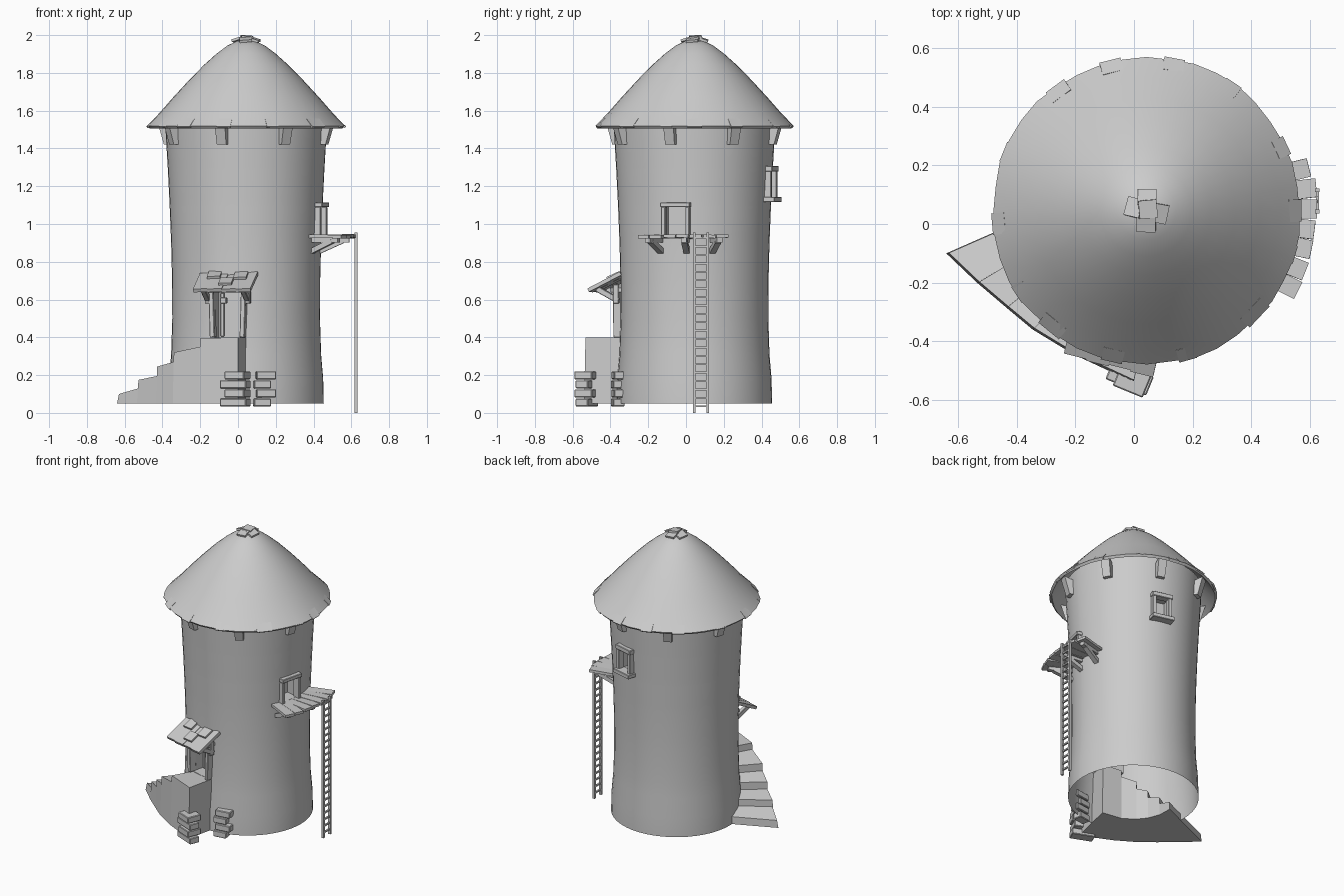
import bpy, bmesh, math, random
from mathutils import Matrix, Vector

if "Cube" in bpy.data.objects:
    bpy.data.objects.remove(bpy.data.objects["Cube"])

random.seed(4)
CX, CY = 0.043, 0.045          # tower axis
stone = bpy.data.materials.new("plain_grey")
stone.diffuse_color = (0.6, 0.6, 0.6, 1)
stone.use_nodes = True
stone.node_tree.nodes["Principled BSDF"].inputs["Base Color"].default_value = stone.diffuse_color


def finish(name, bm, smooth=False, bevel=0.0):
    bmesh.ops.recalc_face_normals(bm, faces=bm.faces)
    me = bpy.data.meshes.new(name)
    bm.to_mesh(me)
    bm.free()
    me.materials.append(stone)
    ob = bpy.data.objects.new(name, me)
    bpy.context.collection.objects.link(ob)
    if bevel:
        m = ob.modifiers.new("bevel", 'BEVEL')
        m.width, m.segments = bevel, 1
    if smooth:
        bpy.ops.object.select_all(action='DESELECT')
        ob.select_set(True)
        bpy.context.view_layer.objects.active = ob
        bpy.ops.object.shade_smooth_by_angle(angle=math.radians(35))
    return ob


def polar(deg):
    return Matrix.Translation((CX, CY, 0)) @ Matrix.Rotation(math.radians(deg), 4, 'Z')


def box(bm, deg, pos, size, tilt=0.0, roll=0.0, yaw=0.0):
    """Box at (radial, tangential, z) in the frame turned by deg round the tower."""
    m = (polar(deg) @ Matrix.Translation(pos) @ Matrix.Rotation(yaw, 4, 'Z')
         @ Matrix.Rotation(roll, 4, 'X') @ Matrix.Rotation(tilt, 4, 'Y')
         @ Matrix.Diagonal((*size, 1)))
    return bmesh.ops.create_cube(bm, size=1, matrix=m)["verts"]


PROFILE = [(0.05, 0.411), (0.18, 0.408), (0.31, 0.397), (0.5, 0.391), (0.7, 0.392),
           (0.9, 0.397), (1.1, 0.405), (1.3, 0.415), (1.45, 0.424), (1.57, 0.43)]


def radius(z):
    for (a, ra), (b, rb) in zip(PROFILE, PROFILE[1:]):
        if z <= b:
            return ra + (rb - ra) * (z - a) / (b - a)
    return PROFILE[-1][1]


# Openings: name, angle, half width in degrees, bottom, top, depth
OPENINGS = [("door", 256, 11, 0.40, 0.64, 0.10),
            ("balcony", 346, 9, 0.945, 1.09, 0.09),
            ("back_window", 75, 7, 1.14, 1.285, 0.06)]

# Tower wall with openings left out of the grid
angles = {k * 7.5 for k in range(48)}
zs = {z for z, r in PROFILE}
for n, a, h, z0, z1, d in OPENINGS:
    angles = {x for x in angles if min(abs(x - a + h), abs(x - a - h)) > 1}
    angles |= {a - h, a + h}
    zs |= {z0, z1}
angles, zs = sorted(angles), sorted(zs)
bm = bmesh.new()
rings = [[bm.verts.new(polar(a) @ Vector((radius(z), 0, z))) for a in angles] for z in zs]
N = len(angles)
for i in range(len(zs) - 1):
    for j in range(N):
        k = (j + 1) % N
        am = angles[j] + ((angles[k] - angles[j]) % 360) / 2
        zm = (zs[i] + zs[i + 1]) / 2
        if any(abs(am - a) < h and z0 < zm < z1 for n, a, h, z0, z1, d in OPENINGS):
            continue
        bm.faces.new((rings[i][j], rings[i][k], rings[i + 1][k], rings[i + 1][j]))
finish("tower_wall", bm, smooth=True)

# Recesses behind the openings
for n, a, h, z0, z1, d in OPENINGS:
    bm = bmesh.new()
    r = radius((z0 + z1) / 2)
    w = 2 * r * math.sin(math.radians(h))
    box(bm, a, (r - d / 2, 0, (z0 + z1) / 2), (d, w, z1 - z0))
    out = polar(a).to_3x3() @ Vector((1, 0, 0))
    bm.normal_update()
    bmesh.ops.delete(bm, geom=[f for f in bm.faces if f.normal.dot(out) > 0.9], context='FACES_ONLY')
    finish(n + "_recess", bm)

# Roof shell with a slightly ragged eave
outer = [(0.525, 1.52), (0.455, 1.592), (0.385, 1.672), (0.30, 1.764), (0.22, 1.845),
         (0.155, 1.903), (0.10, 1.944), (0.05, 1.968), (0.008, 1.976)]
inner = [(max(r - 0.012, 0.004), z - 0.014) for r, z in reversed(outer)]
bm = bmesh.new()
S = 40
loops = []
jit = [random.uniform(-0.006, 0.004) for _ in range(S)]
for r, z in outer + inner:
    loops.append([bm.verts.new(polar(360 * j / S) @ Vector((r + (jit[j] if r > 0.5 else 0), 0, z)))
                  for j in range(S)])
for i in range(len(loops)):
    p, q = loops[i], loops[(i + 1) % len(loops)]
    for j in range(S):
        if i != len(outer) - 1:
            bm.faces.new((p[j], p[(j + 1) % S], q[(j + 1) % S], q[j]))
bm.faces.new(loops[len(outer) - 1])
bm.faces.new(loops[len(outer)])
finish("roof", bm, smooth=True)

# Loose eave shingles and the cap tiles at the peak
bm = bmesh.new()
for k in range(14):
    box(bm, k * 26 + random.uniform(-6, 6), (0.503, 0, 1.533),
        (0.06, random.uniform(0.06, 0.1), 0.012), 0.78, random.uniform(-.05, .05))
finish("eave_shingles", bm)
bm = bmesh.new()
for a in (-92, 88, 165, -12):
    box(bm, a, (0.045, 0, 1.976), (0.055, 0.065, 0.013), 0.3, 0.08)
box(bm, 5, (0.005, 0.005, 1.99), (0.062, 0.062, 0.014), 0.08, 0.06)
finish("roof_cap_tiles", bm)

# Eave brackets, narrowing downwards and leaning out
bm = bmesh.new()
for k in range(8):
    a = -62 + 45 * k
    vs = box(bm, a, (0.443, 0, 1.47), (0.055, 0.057, 0.1))
    c = polar(a).inverted()
    for v in vs:
        p = c @ v.co
        if p.z > 1.47 and p.x > 0.44:
            v.co = polar(a) @ Vector((0.482, p.y, p.z + 0.02))
        elif p.x > 0.44:
            v.co = polar(a) @ Vector((0.447, p.y * 0.9, p.z))
finish("eave_brackets", bm)

# Curved stone stair rising to the door landing
path = [(-0.64, -0.10, 0.10, 0.13), (-0.535, -0.20, 0.175, 0.195), (-0.435, -0.285, 0.245, 0.27),
        (-0.345, -0.36, 0.32, 0.35), (-0.205, -0.445, 0.395, 0.40), (0.0, -0.54, 0, 0)]
inn = [polar(a) @ Vector((0.27, 0, 0)) for a in (172, 192, 210, 226, 246, 276)]
bm = bmesh.new()
for i in range(5):
    x0, y0, za, zb = path[i]
    x1, y1 = path[i + 1][:2]
    plan = [(x0, y0, za), (x1, y1, zb), (inn[i + 1].x, inn[i + 1].y, zb), (inn[i].x, inn[i].y, za)]
    lo = [bm.verts.new((x, y, 0.05)) for x, y, z in plan]
    hi = [bm.verts.new((x * 0.985, y * 0.985, z)) for x, y, z in plan]
    bm.faces.new(lo)
    bm.faces.new(hi)
    for k in range(4):
        bm.faces.new((lo[k], lo[(k + 1) % 4], hi[(k + 1) % 4], hi[k]))
finish("stone_stair", bm)

# Quoin stones on the landing corner and against the wall
bm = bmesh.new()
for k in range(4):
    z = 0.055 + 0.048 * k
    s = k % 2
    box(bm, -94, (0.572, -0.018 + 0.012 * s, z), (0.07 + 0.03 * s, 0.15 - 0.04 * s, 0.042), yaw=-0.32)
    box(bm, -79, (0.415, 0.005 + 0.02 * s, z), (0.06, 0.09 + 0.015 * s, 0.042), yaw=-0.05)
finish("corner_stones", bm, bevel=0.004)

# Door frame and porch
bm = bmesh.new()
for t in (-1, 1):
    box(bm, 256, (0.395, t * 0.085, 0.525), (0.05, 0.026, 0.25), roll=-0.03 * t)
    box(bm, 256, (0.445, t * 0.108, 0.625), (0.135, 0.028, 0.03), -0.5)
    box(bm, 256, (0.40, t * 0.108, 0.63), (0.03, 0.03, 0.10))
box(bm, 256, (0.40, 0, 0.65), (0.06, 0.23, 0.026))
box(bm, 256, (0.315, -0.05, 0.52), (0.015, 0.02, 0.23))
box(bm, 256, (0.33, -0.04, 0.595), (0.03, 0.035, 0.03))
finish("door_frame", bm, bevel=0.003)
bm = bmesh.new()
for k in range(4):
    box(bm, 256, (0.453, -0.117 + 0.078 * k, 0.69 + 0.003 * (k % 2)),
        (0.185 + 0.012 * (k % 2), 0.08, 0.02), 0.47, 0.03)
for t, r in ((-0.07, 0.41), (0.01, 0.48), (0.075, 0.42)):
    box(bm, 256, (r, t, 0.71 - (r - 0.453) * 0.5), (0.07, 0.07, 0.014), 0.43, 0.02, 0.05)
finish("porch_roof", bm)

# Frames of the balcony doorway and back window
bm = bmesh.new()
for t in (-1, 1):
    box(bm, 346, (0.40, t * 0.066, 1.015), (0.05, 0.022, 0.15))
box(bm, 346, (0.405, 0, 1.102), (0.056, 0.16, 0.026))
finish("balcony_frame", bm, bevel=0.003)
bm = bmesh.new()
for t in (-1, 1):
    box(bm, 75, (0.415, t * 0.054, 1.215), (0.045, 0.024, 0.15))
box(bm, 75, (0.418, 0, 1.293), (0.05, 0.14, 0.03))
box(bm, 75, (0.423, 0, 1.13), (0.07, 0.15, 0.028))
finish("back_window_frame", bm, bevel=0.003)

# Balcony planks with braces
bm = bmesh.new()
for k in range(7):
    box(bm, -28 + 7.2 * k, (0.483 + random.uniform(-.006, .006), 0, 0.934), (0.19, 0.064, 0.018),
        random.uniform(-.03, .03), random.uniform(-.06, .06), random.uniform(-.03, .03))
finish("balcony_planks", bm)
bm = bmesh.new()
for a in (-27, -6, 14):
    box(bm, a, (0.465, 0, 0.915), (0.17, 0.03, 0.024))
    box(bm, a, (0.445, 0, 0.88), (0.15, 0.032, 0.026), -0.42)
finish("balcony_braces", bm)

# Ladder
bm = bmesh.new()
for y in (0.043, 0.115):
    box(bm, 0, (0.625 - CX, y - CY, 0.4775), (0.016, 0.013, 0.955))
for k in range(21):
    box(bm, 0, (0.625 - CX, 0.079 - CY, 0.035 + 0.0445 * k), (0.011, 0.085, 0.010))
finish("ladder", bm)
